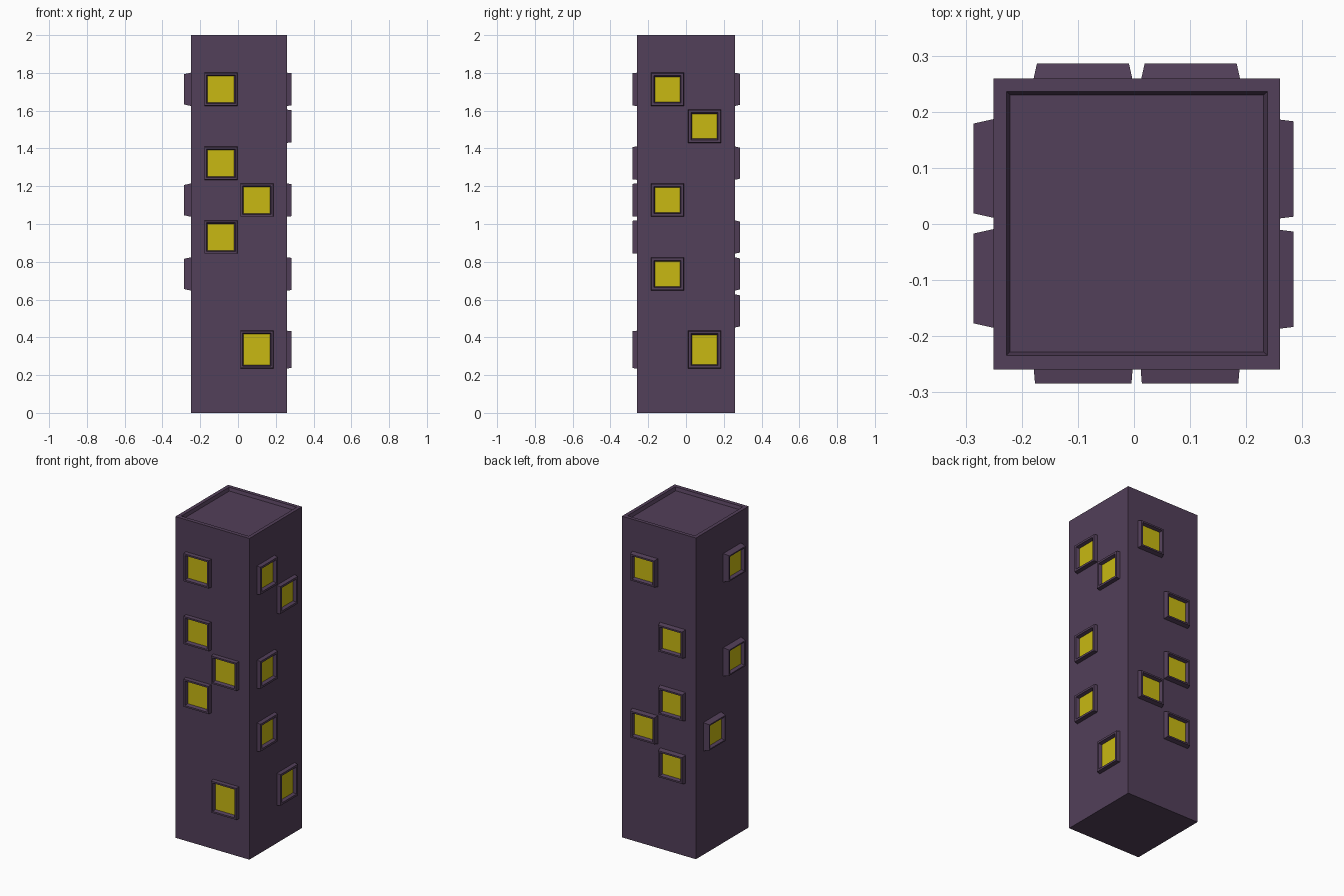
import bpy, bmesh
from mathutils import Vector

if "Cube" in bpy.data.objects:
    bpy.data.objects.remove(bpy.data.objects["Cube"])

def material(name, rgb):
    m = bpy.data.materials.new(name)
    m.diffuse_color = (*rgb, 1)
    m.use_nodes = True
    m.node_tree.nodes["Principled BSDF"].inputs["Base Color"].default_value = m.diffuse_color
    return m

WALL = material("purple_wall", (0.085, 0.05, 0.10))
GLOW = material("yellow_glass", (0.58, 0.485, 0.006))

def finish(name, bm, mat):
    me = bpy.data.meshes.new(name)
    bm.to_mesh(me)
    bm.free()
    me.materials.append(mat)
    bpy.context.collection.objects.link(bpy.data.objects.new(name, me))

def bridge(bm, a, b):
    for i in range(4):
        j = (i + 1) % 4
        bm.faces.new((a[i], a[j], b[j], b[i]))

# Tower body with a shallow sunken roof
bm = bmesh.new()
def level(x0, x1, y0, y1, z):
    return [bm.verts.new(p) for p in ((x0, y0, z), (x1, y0, z), (x1, y1, z), (x0, y1, z))]
rings = [level(-0.25, 0.26, -0.259, 0.259, 0),
         level(-0.25, 0.26, -0.259, 0.259, 2),
         level(-0.227, 0.238, -0.234, 0.236, 2),
         level(-0.221, 0.231, -0.228, 0.230, 1.98)]
bm.faces.new(rings[0][::-1])
for a, b in zip(rings, rings[1:]):
    bridge(bm, a, b)
bm.faces.new(rings[-1])
finish("tower_body", bm, WALL)

TOP, STEP = 1.713, 0.1955   # centre of the top window row, row spacing
TALL = 7                    # the lowest row uses taller windows

# side: (right direction, wall distance, front distance, taper, glass half width, [(centre, rows)])
SIDES = {
    "front": ((1, 0, 0), 0.259, 0.284, 0.002, 0.070, [(-0.0905, (0, 2, 4)), (0.100, (3, TALL))]),
    "right": ((0, 1, 0), 0.260, 0.284, 0.003, 0.066, [(-0.0985, (0, 3, 5)), (0.098, (1, TALL))]),
    "back": ((-1, 0, 0), 0.259, 0.286, 0.006, 0.066, [(-0.101, (0, 5)), (0.091, (2, 4, 6))]),
    "left": ((0, -1, 0), 0.250, 0.286, 0.008, 0.066, [(-0.099, (5,)), (0.097, (0, 3))]),
}

# Raised window frames with recessed glowing panes
for side, (u, wall, front, taper, half, columns) in SIDES.items():
    u, up = Vector(u), Vector((0, 0, 1))
    n = u.cross(up)
    frames, panes = bmesh.new(), bmesh.new()
    for c, rows in columns:
        for r in rows:
            z, extra = (0.335, 0.012) if r == TALL else (TOP - STEP * r, 0)

            def ring(target, h, d):
                return [target.verts.new(u * (c + sx * h) + up * (z + sz * (h + extra)) + n * d)
                        for sx, sz in ((-1, -1), (1, -1), (1, 1), (-1, 1))]
            loops = [ring(frames, h, d) for h, d in
                     ((0.088, wall), (0.088 - taper, front),
                      (half + 0.006, front), (half, front - 0.02))]
            for a, b in zip(loops, loops[1:]):
                bridge(frames, a, b)
            panes.faces.new(ring(panes, half, front - 0.02))
    finish(side + "_window_frames", frames, WALL)
    finish(side + "_window_panes", panes, GLOW)
